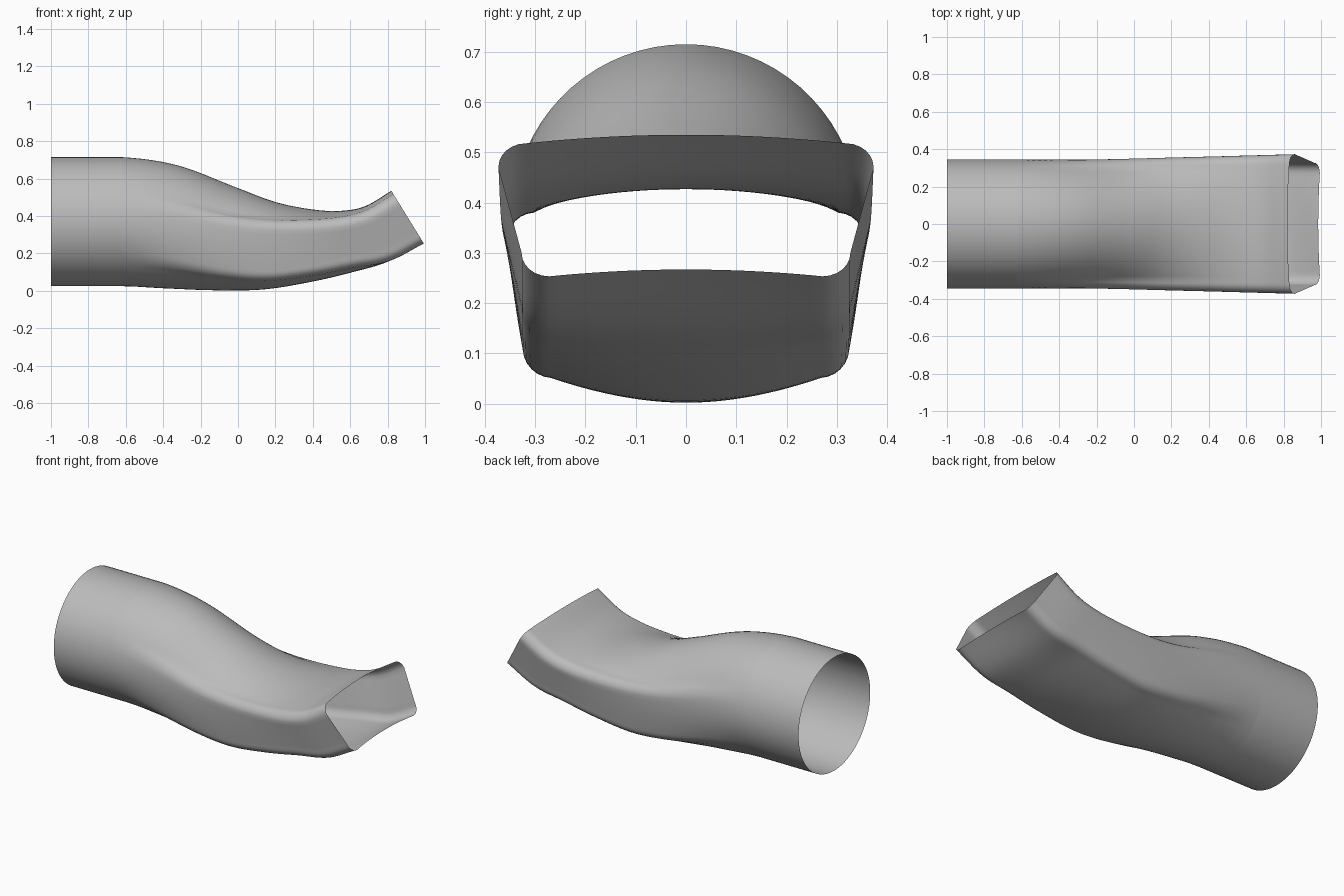
import bpy
import bmesh
from math import sin, cos, pi, radians
from mathutils import Vector

cube = bpy.data.objects.get("Cube")
if cube:
    bpy.data.objects.remove(cube, do_unlink=True)

metal = bpy.data.materials.new("duct grey")
GREY = (0.5, 0.5, 0.5, 1)
metal.use_nodes = True
metal.diffuse_color = GREY
metal.node_tree.nodes["Principled BSDF"].inputs["Base Color"].default_value = GREY

RADIUS = 0.345
COLLAR_END = -0.62

# Stations: top x, top z, bottom x, bottom z, squareness, top bow, bottom bow
STATIONS = [
    (COLLAR_END, 0.715, COLLAR_END, 0.025, 0, 0.2, 0.1),
    (-0.32, 0.67, -0.4, 0.014, 0.3, 0.2, 0.09),
    (-0.02, 0.557, -0.12, 0.003, 0.68, 0.15, 0.06),
    (0.2, 0.475, 0.14, 0.008, 0.88, 0.09, 0.04),
    (0.4, 0.435, 0.4, 0.05, 0.97, 0.05, 0.03),
    (0.55, 0.428, 0.62, 0.102, 1, 0.03, 0.02),
    (0.68, 0.453, 0.81, 0.16, 1, 0.02, 0),
    (0.82, 0.535, 0.985, 0.267, 1, 0.02, -0.016),
]


def spline(a, b, c, d, t):
    """Catmull-Rom blend between two stations."""
    return [q + 0.5 * t * (r - p + t * (2 * p - 5 * q + 4 * r - s + t * (3 * (q - r) + s - p)))
            for p, q, r, s in zip(a, b, c, d)]


def half_section(height, square, top_bow, bottom_bow, progress):
    """Half outline (across, up) from the top middle to the bottom middle."""
    wide = RADIUS + 0.028 * progress
    narrow = 0.327
    r = 0.055
    half = height / 2
    top, low = half - top_bow, -half + bottom_bow
    points = []

    def add(y, z, angle):
        a = radians(angle)
        points.append(((1 - square) * RADIUS * sin(a) + square * y,
                       (1 - square) * half * cos(a) + square * z))

    for i in range(12):                       # bowed roof
        f = i / 12
        add(f * (wide - r), half - top_bow * f * f, 62 * f)
    for i in range(6):                        # upper corner
        f = i / 6
        add(wide - r + r * sin(f * pi / 2), top - r + r * cos(f * pi / 2), 62 + 16 * f)
    for i in range(8):                        # slanted side
        f = i / 8
        add(wide + (narrow - wide) * f, top - r + (low - top + 2 * r) * f, 78 + 40 * f)
    for i in range(6):                        # lower corner
        f = i / 6
        add(narrow - r + r * cos(f * pi / 2), low + r - r * sin(f * pi / 2), 118 + 16 * f)
    for i in range(13):                       # bowed floor
        f = 1 - i / 12
        add(f * (narrow - r), -half + bottom_bow * f * f, 180 - 46 * f)
    return points


def ring_at(station, progress):
    tx, tz, bx, bz, square, top_bow, bottom_bow = station
    top, bottom = Vector((tx, 0, tz)), Vector((bx, 0, bz))
    up = (top - bottom).normalized()
    middle = (top + bottom) / 2
    outline = half_section((top - bottom).length, min(max(square, 0), 1),
                           top_bow, bottom_bow, progress)
    outline += [(-y, z) for y, z in outline[-2:0:-1]]
    return [middle + up * z + Vector((0, y, 0)) for y, z in outline]


def loft(name, rings):
    """Skin a row of matching rings into an open tube."""
    bm = bmesh.new()
    rows = [[bm.verts.new(p) for p in ring] for ring in rings]
    for a, b in zip(rows, rows[1:]):
        for i in range(len(a)):
            j = (i + 1) % len(a)
            bm.faces.new((a[i], a[j], b[j], b[i]))
    bm.normal_update()
    # Keep normals facing out of the tube
    face = max(bm.faces, key=lambda f: f.calc_center_median().y)
    if face.normal.y < 0:
        bmesh.ops.reverse_faces(bm, faces=bm.faces[:])
    mesh = bpy.data.meshes.new(name)
    bm.to_mesh(mesh)
    bm.free()
    mesh.materials.append(metal)
    mesh.shade_smooth()
    obj = bpy.data.objects.new(name, mesh)
    bpy.context.collection.objects.link(obj)
    return obj


# Round inlet collar
first = STATIONS[0]
start = (-1, first[1], -1) + first[3:]
loft("inlet_collar", [ring_at(start, 0), ring_at(first, 0)])

# Swept body changing from round to a flattened, upturned outlet
STEPS = 8
last = len(STATIONS) - 1
padded = [start] + STATIONS + [[2 * q - p for p, q in zip(STATIONS[-2], STATIONS[-1])]]
rings = []
for k in range(last):
    for s in range(STEPS):
        rings.append(ring_at(spline(*padded[k:k + 4], s / STEPS), (k + s / STEPS) / last))
rings.append(ring_at(STATIONS[-1], 1))
loft("transition_duct", rings)
